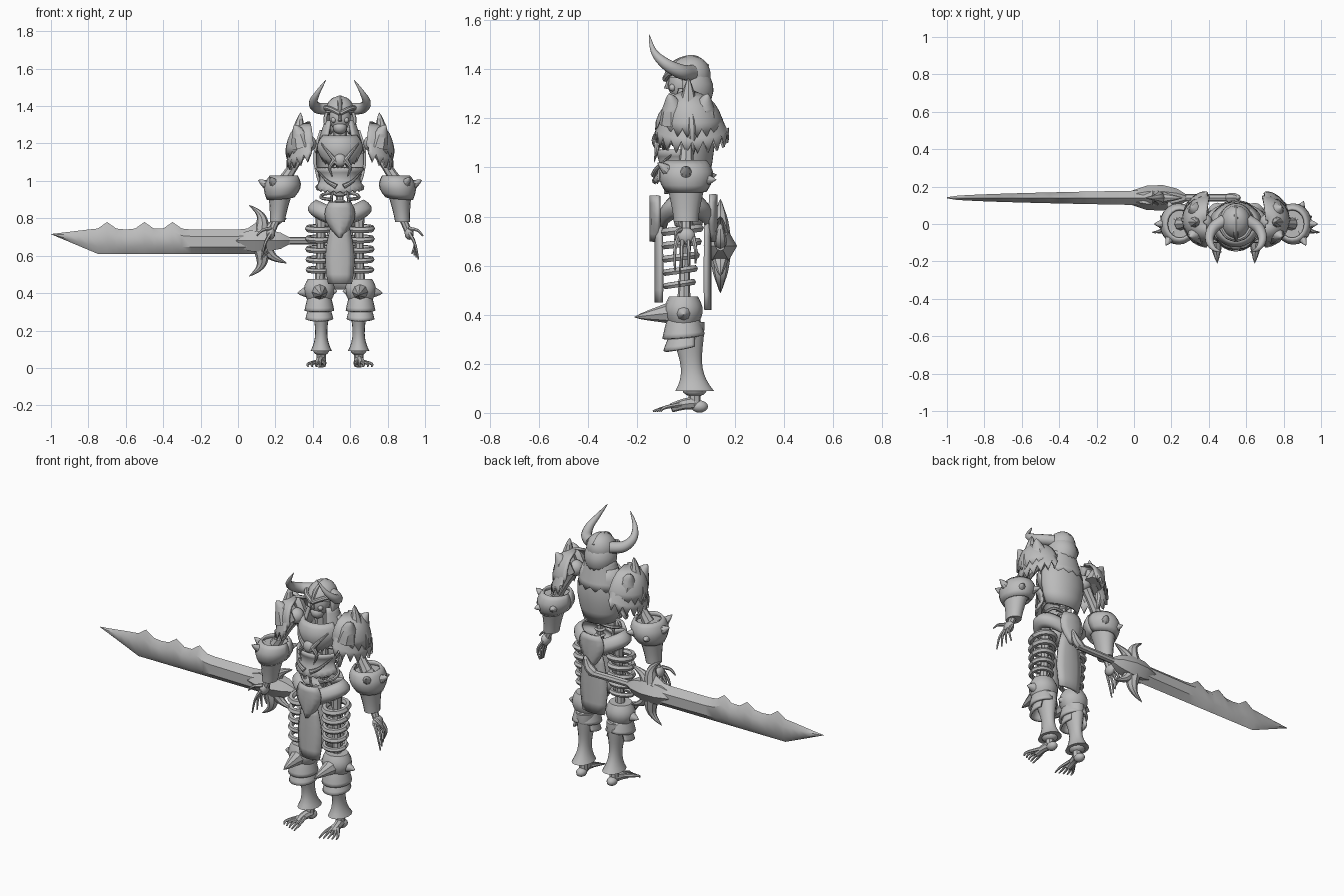
import bpy, bmesh, math
from mathutils import Vector
from math import sin, cos, pi, sqrt

cube = bpy.data.objects.get("Cube")
if cube:
    bpy.data.objects.remove(cube)

grey = bpy.data.materials.new("plain_grey")
grey.use_nodes = True
grey.diffuse_color = (.5, .5, .5, 1)
grey.node_tree.nodes["Principled BSDF"].inputs["Base Color"].default_value = grey.diffuse_color

BODY = .545  # the figure stands to one side, balanced by the sword
TIP = .001


def add(name, rings, closed, pair=False, thick=0, offset=BODY):
    """Join equal rings of points into one object, or into a mirrored left and right pair."""
    count = len(rings[0])
    for side, prefix in ((1, "left_"), (-1, "right_")) if pair else ((1, ""),):
        bm = bmesh.new()
        grid = [[bm.verts.new((offset + side * x, y, z)) for x, y, z in ring] for ring in rings]
        for upper, lower in zip(grid, grid[1:]):
            for i in range(count if closed else count - 1):
                j = (i + 1) % count
                bm.faces.new((upper[i], upper[j], lower[j], lower[i]))
        if closed:
            bm.faces.new(grid[0])
            bm.faces.new(grid[-1])
        bmesh.ops.recalc_face_normals(bm, faces=bm.faces)
        mesh = bpy.data.meshes.new(prefix + name)
        bm.to_mesh(mesh)
        bm.free()
        mesh.materials.append(grey)
        mesh.shade_smooth()
        mesh.set_sharp_from_angle(angle=math.radians(40))
        part = bpy.data.objects.new(prefix + name, mesh)
        bpy.context.collection.objects.link(part)
        if thick:
            solid = part.modifiers.new("thickness", 'SOLIDIFY')
            solid.thickness = thick
            solid.offset = 0


# Outline rules, running from the top (t = 0) to the bottom (t = 1)
def ball(t): return max(.02, sin(pi * t))
def dome(t): return max(.1, sqrt(t * (2 - t)))
def bulge(t): return .75 + .25 * sin(pi * t)
def waist(t): return 1 - .2 * sin(pi * t)
def calf(t): return 1 - .2 * t - .3 * sin(pi * t ** 1.5) + .25 * t ** 6
def cup(t): return .5 + .5 * (1 - t) ** 1.4
def flare(t): return .75 + .25 * t
def kite(t): return sin(pi * (.25 + .73 * t))
def apron(t): return sin(pi * (.2 + .5 * t))


def column(name, top, bottom, wide, deep, shape, steps=8, sides=16, **options):
    """Closed solid of level ellipses."""
    rings = []
    for k in range(steps + 1):
        t = k / steps
        c, s = Vector(top).lerp(Vector(bottom), t), shape(t)
        angles = [2 * pi * i / sides for i in range(sides)]
        rings.append([c + Vector((wide * s * sin(a), -deep * s * cos(a), 0)) for a in angles])
    add(name, rings, True, **options)


def blob(name, centre, r, tall=None, deep=None, **options):
    up = Vector((0, 0, tall or r))
    height = [-cos(pi * k / 8) for k in range(9)]
    rings = []
    for k, h in enumerate(height):
        s = ball(k / 8)
        rings.append([Vector(centre) + up * h + Vector((r * s * sin(a), (deep or r) * s * cos(a), 0))
                      for a in [pi * i / 6 for i in range(12)]])
    add(name, rings, True, **options)


def plate(name, top, bottom, wide, deep, shape, facing, half, jag=0, drop=0, lift=0, steps=5, sides=20, pair=False):
    """Curved armour about an angle (0 front, pi back), with a torn or pointed lower edge."""
    rings = []
    for k in range(steps + 1):
        t = k / steps
        c, s, ring = Vector(top).lerp(Vector(bottom), t), shape(t), []
        for i in range(sides + 1):
            u = 2 * i / sides - 1
            a = facing + half * u
            dz = lift * abs(sin(a)) - drop * t * t * (1 - u * u)
            if k == steps:
                dz += jag * (-1) ** i
            ring.append(c + Vector((wide * s * sin(a), -deep * s * cos(a), dz)))
        rings.append(ring)
    add(name, rings, False, pair=pair, thick=.014)


def tube(name, points, r, end=None, swell=0, sides=8, **options):
    """Round sweep along a smooth path, tapering from r to end, with an optional swollen middle."""
    p = [Vector(q) for q in points]
    path, steps = [], 5
    for i in range(len(p) - 1):
        a, b = p[i], p[i + 1]
        out, into = (b - p[max(i - 1, 0)]) / 2, (p[min(i + 2, len(p) - 1)] - a) / 2
        for t in [j / steps for j in range(steps)]:
            w = t * t * (3 - 2 * t)
            path.append(a.lerp(b, w) + out * t * (1 - t) ** 2 - into * t * t * (1 - t))
    path.append(p[-1])
    rings, turn, old = [], None, None
    for i, centre in enumerate(path):
        t = i / (len(path) - 1)
        ahead = (path[min(i + 1, len(path) - 1)] - path[max(i - 1, 0)]).normalized()
        turn = old.rotation_difference(ahead) @ turn if old else ahead.to_track_quat('Z', 'Y')
        old = ahead
        size = r + ((r if end is None else end) - r) * t + swell * sin(pi * t)
        angles = [2 * pi * k / sides for k in range(sides)]
        rings.append([centre + turn @ Vector((size * cos(a), size * sin(a), 0)) for a in angles])
    add(name, rings, True, **options)


def drape(name, top, bottom, wide, y, ridge, shape):
    """Hanging piece, ridged down its middle."""
    rings = []
    for t in [k / 6 for k in range(7)]:
        half, z = wide * shape(t), top + (bottom - top) * t
        rings.append([(half * u, y + ridge * (1 - u * u), z) for u in (-1, -.5, 0, .5, 1)])
    add(name, rings, False, thick=.016)


# Joints of the left side; the right side is mirrored
SHOULDER, ELBOW = Vector((.17, .01, 1.2)), Vector((.3, 0, 1))
WRIST, PALM = Vector((.335, 0, .8)), Vector((.37, 0, .72))
HIP, KNEE, ANKLE = Vector((.1, 0, .8)), Vector((.11, -.01, .41)), Vector((.1, .035, .08))


def near(joint, out=0, back=0, up=0):
    return joint + Vector((out, back, up))


# Head: skull, helmet and horns
blob("skull", (0, -.015, 1.34), .058, tall=.075)
blob("jaw", (0, -.035, 1.285), .038, tall=.035)
blob("cheekbone", (.034, -.055, 1.325), .015, pair=True)
tube("nose", [(0, -.07, 1.36), (0, -.08, 1.32)], .006, .01)
column("helmet", (0, .02, 1.455), (0, .01, 1.365), .08, .09, dome)
plate("helmet_neck_guard", (0, .01, 1.39), (0, .02, 1.26), .082, .09, bulge, pi, 1.9, jag=.01)
tube("helmet_brow", [(.08, -.02, 1.39), (.05, -.065, 1.385), (0, -.085, 1.36)], .013, pair=True)
tube("helmet_crest", [(0, -.085, 1.365), (0, -.05, 1.42), (0, .03, 1.445), (0, .09, 1.41)], .008, swell=.006)
tube("horn", [(.06, .02, 1.385), (.12, -.02, 1.39), (.142, -.08, 1.42), (.12, -.13, 1.47), (.075, -.15, 1.54)],
     .034, TIP, swell=.006, sides=10, pair=True)
tube("neck", [(0, .01, 1.15), (0, 0, 1.3)], .038)
plate("collar", (0, .02, 1.32), (0, .015, 1.16), .125, .1, lambda t: .6 + .4 * t, pi, 2.45, jag=.012)

# Torso: back plate, breast plates, ribs and spine
plate("back_plate", (0, .01, 1.27), (0, .01, .97), .135, .1, bulge, pi, 1.6, drop=.02)
plate("breast_plate", (0, 0, 1.24), (0, 0, 1.12), .12, .118, bulge, 0, 1.35, jag=.01, drop=.04)
plate("belly_plate", (0, 0, 1.07), (0, -.01, .96), .128, .122, waist, 0, 1.4, jag=.006, drop=.02)
blob("breast_boss", (0, -.115, 1.11), .035, deep=.025)
tube("breast_ridge", [(.02, -.12, 1.1), (.06, -.115, 1.15), (.1, -.075, 1.2)], .016, .003, pair=True)
tube("breast_fang", [(.03, -.12, 1.11), (.055, -.12, 1.07), (.04, -.13, 1.02)], .016, TIP, pair=True)
tube("belly_ridge", [(.02, -.13, .97), (.07, -.115, 1), (.115, -.06, 1.05)], .014, .003, pair=True)
tube("spine", [(0, .02, .76), (0, .03, .95), (0, .04, 1.2)], .02)
for k in range(6):
    blob(f"vertebra_{k}", (0, .025, .82 + .035 * k), .03, tall=.011)
for k in range(3):
    z = .93 + .06 * k
    tube(f"rib_{k}", [(0, .04, z), (.08, .045, z), (.1, -.02, z - .02), (.045, -.085, z - .03)],
         .009, sides=6, pair=True)
tube("waist_strut", [(.035, -.03, .8), (.045, -.04, .88), (.04, -.06, .97)], .008, sides=6, pair=True)

# Shoulder guards: two torn layers under upright fins
plate("shoulder_upper", near(SHOULDER, -.01, 0, .11), near(SHOULDER, -.02, .015, -.025), .13, .12, dome,
      pi / 2, 1.65, jag=.018, drop=.035, pair=True)
plate("shoulder_lower", near(SHOULDER, -.02, .01, .02), near(SHOULDER, -.02, .015, -.065), .13, .145, flare,
      pi / 2, 1.55, jag=.025, drop=.055, pair=True)
for name, side in (("front", -1), ("middle", 0), ("rear", 1)):
    tip = near(SHOULDER, .075 if side else .04, .08 * side, .1 if side else .165)
    tube(f"shoulder_fin_{name}", [near(SHOULDER, .03, .06 * side, -.02), near(SHOULDER, .05, .065 * side, .05), tip],
         .06, TIP, swell=.01, pair=True)
tube("shoulder_tassel", [near(SHOULDER, .09, .01, .04), near(SHOULDER, .1, .015, -.05),
                         near(SHOULDER, .08, .02, -.15)], .008, TIP, swell=.018, pair=True)

# Arms and hands
blob("shoulder_joint", SHOULDER, .045, pair=True)
tube("upper_arm", [SHOULDER, ELBOW], .034, swell=-.008, pair=True)
column("gauntlet", near(ELBOW, .012), near(WRIST, 0, 0, -.02), .08, .1, cup, pair=True)
plate("elbow_rim", near(ELBOW, 0, 0, .025), near(ELBOW, .015, 0, -.08), .092, .105, bulge,
      pi / 2, pi, drop=.02, pair=True)
for name, angle, rise in (("outer", 0, .005), ("rear", 1.1, -.05), ("front", -1, .02), ("inner", 2, -.03)):
    aim = Vector((cos(angle), sin(angle), 0))
    root = near(ELBOW, .01, 0, -.05)
    tube(f"gauntlet_spike_{name}", [root + aim * .03, near(ELBOW, 0, 0, rise) + aim * .138], .055, TIP, pair=True)
tube("wrist", [WRIST, PALM], .02, pair=True)
blob("palm", PALM, .024, tall=.035, deep=.038, pair=True)
for k in range(4):
    y = -.045 + .028 * k
    tube(f"finger_{k}", [near(PALM, 0, y * .7), near(PALM, .03, y, -.055), near(PALM, .05 - .012 * k, y, -.14 + .01 * k)],
         .011, .004, sides=6, pair=True)
tube("thumb", [near(PALM, 0, -.02, .025), near(PALM, .045, -.04, .015), near(PALM, .075, -.045, -.015)],
     .012, .004, sides=6, pair=True)

# Hips: belt, buckles, hanging cloths and thigh hoops
blob("pelvis", (0, .01, .78), .1, tall=.045, deep=.06)
plate("belt", (0, 0, .835), (0, 0, .745), .165, .11, bulge, 0, pi, lift=.06, sides=32)
drape("front_buckle", .885, .7, .078, -.11, -.03, kite)
drape("front_cloth", .76, .45, .075, -.1, -.02, apron)
drape("back_buckle", .89, .7, .078, .1, .02, kite)
drape("back_cloth", .78, .42, .085, .08, .015, apron)
tube("thigh_bone", [HIP, KNEE], .032, swell=-.01, pair=True)
for k in range(5):
    centre = near(HIP, .01, -.015 - .003 * k, -.055 * (k + 1))
    loop = [near(centre, .06 * cos(a), (.07 - .004 * k) * sin(a), .008 * sin(a))
            for a in [pi * i / 6 for i in range(13)]]
    tube(f"thigh_hoop_{k}", loop, .018 - .001 * k, sides=6, pair=True)

# Legs: spiked knee guards, layered shins and bony feet
column("knee_guard", near(KNEE, 0, 0, .065), near(KNEE, 0, 0, -.05), .083, .078, bulge, pair=True)
for name, root, tip in (("outer", near(KNEE, .03), near(KNEE, .118, 0, -.01)),
                        ("front", near(KNEE, 0, -.03), near(KNEE, -.01, -.2, -.02)),
                        ("inner", near(KNEE, -.03), near(KNEE, -.095, -.02))):
    tube(f"knee_spike_{name}", [root, tip], .055, TIP, pair=True)
plate("upper_shin_flare", near(KNEE, 0, 0, -.03), near(KNEE, 0, 0, -.09), .073, .08, flare, 0, pi, drop=.02, pair=True)
plate("lower_shin_flare", near(KNEE, 0, .01, -.09), near(KNEE, 0, 0, -.14), .068, .076, flare, 0, 2.2, drop=.02, pair=True)
column("shin", near(KNEE, -.01, .01, -.04), near(ANKLE, 0, 0, .01), .055, .075, calf, steps=12, pair=True)
blob("ankle_cuff", near(ANKLE, 0, 0, .015), .043, tall=.03, deep=.05, pair=True)
tube("ankle", [ANKLE, near(ANKLE, 0, 0, -.05)], .025, pair=True)
blob("heel", near(ANKLE, 0, .02, -.054), .028, tall=.025, deep=.035, pair=True)
tube("instep", [near(ANKLE, 0, 0, -.04), near(ANKLE, .01, -.045, -.045), near(ANKLE, .015, -.095, -.06)],
     .027, .018, pair=True)
for k in range(5):
    spread = .022 * k - .018
    tube(f"toe_{k}", [near(ANKLE, spread / 3, -.055, -.046), near(ANKLE, spread, -.12, -.058),
                      near(ANKLE, spread, -.17 + .008 * k, -.073)], .011, .004, sides=6, pair=True)

# Sword: notched blade held level behind the figure
LEVEL, BEHIND = .68, .14
rings = []
for k in range(24):
    x = .05 * k - 1
    top = .74 - .12 * max(0, -.8 - x) + sum(max(0, .04 - .7 * abs(x - n)) for n in (-.7, -.5, -.35, .1))
    low = .61 + .42 * max(0, -.75 - x)
    bevel, thick = (top - low) * .28, .003 + .035 * sqrt(.05 * k)
    rings.append([(x, BEHIND, top), (x, BEHIND - thick, top - bevel), (x, BEHIND - thick, low + bevel),
                  (x, BEHIND, low), (x, BEHIND + thick, low + bevel), (x, BEHIND + thick, top - bevel)])
add("sword_blade", rings, True, offset=0)
tube("sword_guard_core", [(-.06, BEHIND, LEVEL), (.28, BEHIND, LEVEL)], TIP, .018, swell=.06, sides=6, offset=0)
for name, up in (("upper", 1), ("lower", -1)):
    prong = [(.12, .01), (.13, .1), (.11, .15), (.06, .19)]
    barb = [(.14, .01), (.18, .08), (.26, .12)]
    for part, path in (("prong", prong), ("barb", barb)):
        tube(f"sword_{name}_{part}", [(x, BEHIND, LEVEL + up * rise) for x, rise in path], .048, TIP, offset=0)
tube("sword_grip", [(.25, BEHIND, LEVEL), (.53, BEHIND, LEVEL)], .02, offset=0)
tube("sword_pommel", [(.5, BEHIND, LEVEL), (.54, BEHIND, .71), (.565, BEHIND, .77)], .022, .004, swell=.012, offset=0)
